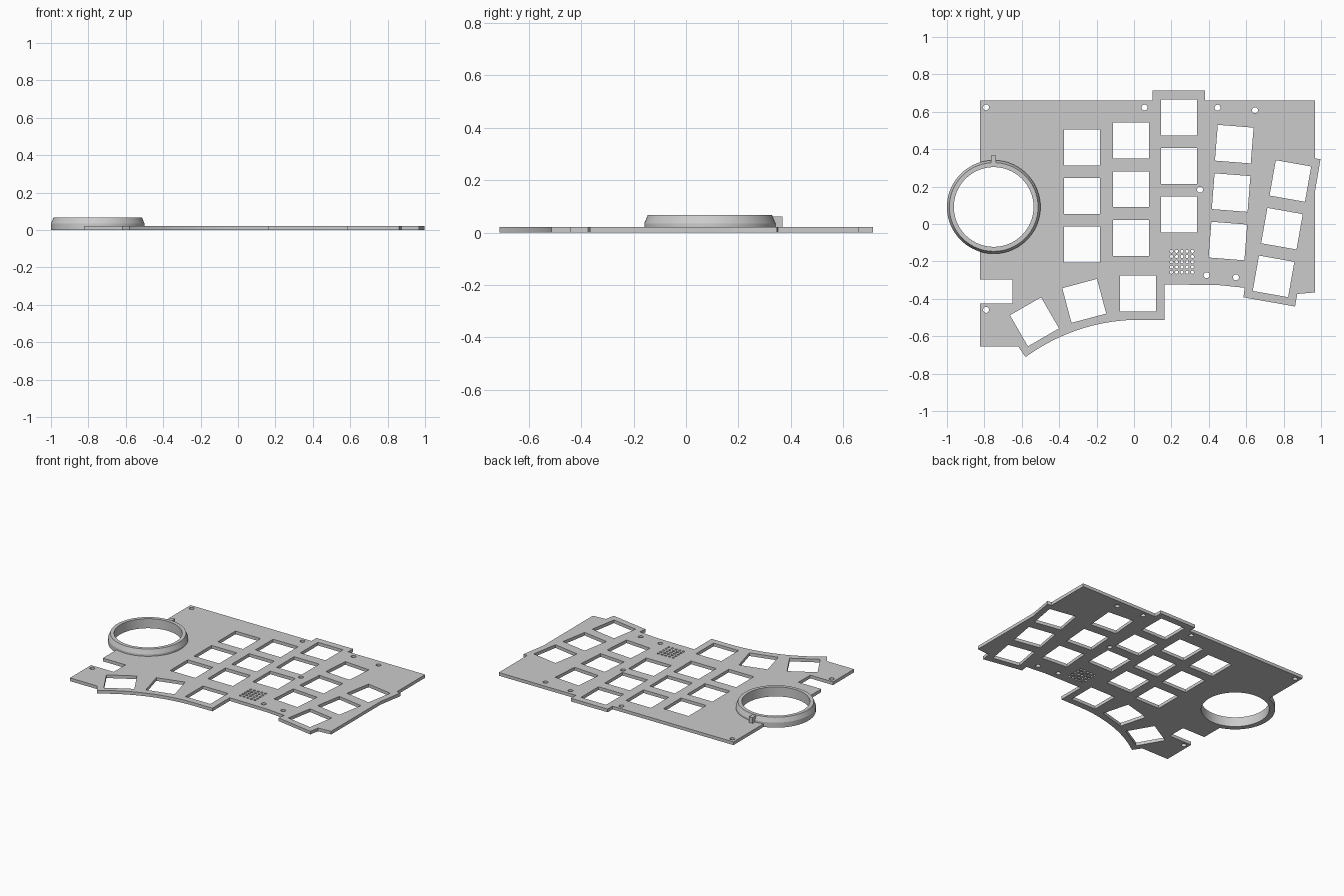
import bpy, bmesh
from math import sin, cos, radians, degrees, acos, pi
from mathutils import Matrix, Vector

old = bpy.data.objects.get("Cube")
if old:
    bpy.data.objects.remove(old, do_unlink=True)

grey = bpy.data.materials.new("plain grey")
grey.use_nodes = True
grey.diffuse_color = (0.6, 0.6, 0.6, 1)
grey.node_tree.nodes["Principled BSDF"].inputs["Base Color"].default_value = (0.6, 0.6, 0.6, 1)

THICK = 0.022
RING = Vector((-0.75, 0.091))
RING_R = 0.25
LEFT = -0.824


def add_object(name, mesh):
    mesh.materials.clear()
    mesh.materials.append(grey)
    obj = bpy.data.objects.new(name, mesh)
    bpy.context.collection.objects.link(obj)
    return obj


def arc(centre, r, start, end, steps):
    angles = [radians(start + (end - start) * i / steps) for i in range(steps + 1)]
    return [(centre[0] + r * cos(a), centre[1] + r * sin(a)) for a in angles]


def circle(centre, r, sides):
    return arc(centre, r, 0, 360, sides)[:-1]


def square(centre, size, turn):
    return circle_turned(centre, size / 2 ** 0.5, turn + 45)


def circle_turned(centre, r, turn):
    return arc(centre, r, turn, turn + 360, 4)[:-1]


# Plate outline, following the ring on the left and the curved thumb edge
seat_r = RING_R - 0.002
half = degrees(acos((LEFT - RING.x) / seat_r))
outline = [
    (LEFT, 0.659), (0.10, 0.659), (0.10, 0.7125), (0.38, 0.7125), (0.38, 0.659),
    (0.968, 0.659), (0.968, 0.351), (0.997, 0.346), (0.968, 0.175),
    (0.968, -0.366), (0.873, -0.374), (0.861, -0.441), (0.585, -0.392),
    (0.592, -0.341), (0.455, -0.327), (0.163, -0.323), (0.163, -0.512),
]
outline += arc((0.03, -1.542), 1.03, 90, 126.3, 20)
outline += [(-0.618, -0.656), (LEFT, -0.656), (LEFT, -0.426),
            (-0.65, -0.426), (-0.65, -0.298), (LEFT, -0.298)]
outline += arc(RING, seat_r, -half, half, 60)

# Key openings: centre and turn
keys = []
for x, top in ((-0.278, 0.41), (-0.016, 0.446), (0.24, 0.57)):
    keys += [((x, top - 0.26 * i), 0) for i in range(3)]
keys += [((0.536 - 0.017 * i, 0.427 - 0.259 * i), -4.5) for i in range(3)]
keys += [((0.836 - 0.045 * i, 0.23 - 0.255 * i), -10) for i in range(3)]
keys += [((0.021, -0.372), 0), ((-0.266, -0.411), 15), ((-0.532, -0.523), 30)]
loops = [outline] + [square(c, 0.192, turn) for c, turn in keys]

# Screw holes and the grid of small vents
screws = [(-0.791, 0.624), (0.056, 0.623), (0.447, 0.622), (0.647, 0.608),
          (0.353, 0.183), (0.388, -0.274), (0.545, -0.285), (-0.791, -0.459)]
loops += [circle(c, 0.016, 24) for c in screws]
loops += [circle((0.2 + 0.028 * i, -0.146 - 0.028 * j), 0.0085, 12)
          for i in range(5) for j in range(5)]

# Fill the loops and thicken them into the plate
curve = bpy.data.curves.new("plate_outline", "CURVE")
curve.dimensions = "2D"
curve.fill_mode = "BOTH"
curve.extrude = THICK / 2
for loop in loops:
    spline = curve.splines.new("POLY")
    spline.points.add(len(loop) - 1)
    for point, (x, y) in zip(spline.points, loop):
        point.co = (x, y, 0, 1)
    spline.use_cyclic_u = True
helper = bpy.data.objects.new("plate_outline", curve)
bpy.context.collection.objects.link(helper)
bpy.context.view_layer.update()
plate_mesh = bpy.data.meshes.new_from_object(
    helper.evaluated_get(bpy.context.evaluated_depsgraph_get()))
bpy.data.objects.remove(helper, do_unlink=True)
bm = bmesh.new()
bm.from_mesh(plate_mesh)
bmesh.ops.remove_doubles(bm, verts=bm.verts, dist=0.0001)
bmesh.ops.translate(bm, verts=bm.verts, vec=(0, 0, THICK / 2))
bmesh.ops.recalc_face_normals(bm, faces=bm.faces)
for face in bm.faces:
    face.smooth = False
bm.to_mesh(plate_mesh)
bm.free()
add_object("key_plate", plate_mesh)

# Round bezel, turned from its cross-section
bm = bmesh.new()
profile = [(0.213, 0), (RING_R, 0), (RING_R, 0.035), (0.237, 0.066), (0.213, 0.066)]
verts = [bm.verts.new((r, 0, z)) for r, z in profile]
edges = [bm.edges.new((verts[i - 1], verts[i])) for i in range(len(verts))]
bmesh.ops.spin(bm, geom=verts + edges, cent=(0, 0, 0), axis=(0, 0, 1),
               angle=2 * pi, steps=96, use_merge=True)
bmesh.ops.remove_doubles(bm, verts=bm.verts, dist=0.0001)
bmesh.ops.recalc_face_normals(bm, faces=bm.faces)
mesh = bpy.data.meshes.new("ring_bezel")
bm.to_mesh(mesh)
bm.free()
ring = add_object("ring_bezel", mesh)
ring.location = (RING.x, RING.y, 0)
bpy.ops.object.select_all(action="DESELECT")
ring.select_set(True)
bpy.context.view_layer.objects.active = ring
bpy.ops.object.shade_smooth_by_angle(angle=radians(20))

# Small index tab behind the bezel
bm = bmesh.new()
bmesh.ops.create_cube(bm, size=1, matrix=Matrix.Translation((-0.752, 0.346, 0.041))
                      @ Matrix.Diagonal((0.027, 0.042, 0.042, 1)))
mesh = bpy.data.meshes.new("index_tab")
bm.to_mesh(mesh)
bm.free()
add_object("index_tab", mesh)
